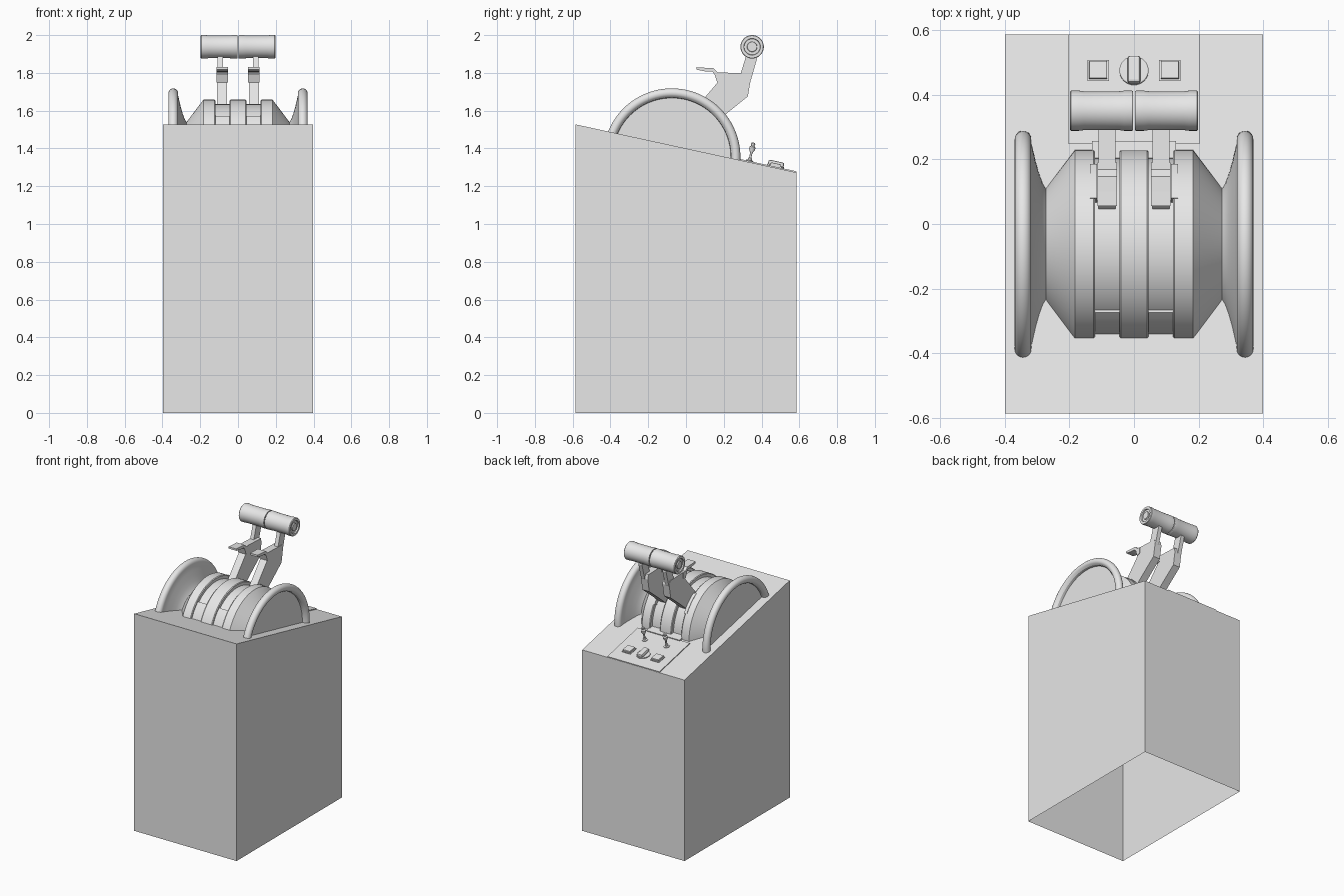
import bpy, bmesh, math
from mathutils import Matrix, Vector

cube = bpy.data.objects.get("Cube")
if cube:
    bpy.data.objects.remove(cube)

grey = bpy.data.materials.new("light_grey")
grey.use_nodes = True
grey.diffuse_color = (0.8, 0.8, 0.8, 1)
grey.node_tree.nodes["Principled BSDF"].inputs["Base Color"].default_value = (0.8, 0.8, 0.8, 1)

TILT = math.atan(0.2175)            # slope of the desk top
NORMAL = Vector((0, math.sin(TILT), math.cos(TILT)))
HUB = (-0.075, 1.355)               # y, z of the drum axis


def desk_z(y):
    return 1.4 - 0.2175 * y


def finish(name, bm, smooth=True, trim=False, bevel=0):
    bmesh.ops.remove_doubles(bm, verts=bm.verts, dist=1e-5)
    bmesh.ops.recalc_face_normals(bm, faces=bm.faces)
    if trim:                        # drop whatever lies under the desk top
        bmesh.ops.bisect_plane(bm, geom=bm.verts[:] + bm.edges[:] + bm.faces[:],
                               plane_co=(0, 0, 1.39), plane_no=NORMAL, clear_inner=True)
    me = bpy.data.meshes.new(name)
    bm.to_mesh(me)
    bm.free()
    me.materials.append(grey)
    ob = bpy.data.objects.new(name, me)
    bpy.context.collection.objects.link(ob)
    if bevel:
        mod = ob.modifiers.new("bevel", 'BEVEL')
        mod.width = bevel
        mod.segments = 2
    if smooth:
        bpy.ops.object.select_all(action='DESELECT')
        ob.select_set(True)
        bpy.context.view_layer.objects.active = ob
        bpy.ops.object.shade_smooth_by_angle(angle=math.radians(30))
    return ob


def revolve(name, profile, centre=HUB, n=96, arc=None, matrix=None, trim=False):
    """Turn (x, radius) points about an x axis; with arc, make a capped closed sector."""
    bm = bmesh.new()
    a0, a1 = arc or (0, 360)
    rings = []
    for i in range(n + 1):
        a = math.radians(a0 + (a1 - a0) * i / n)
        rings.append([bm.verts.new((x, centre[0] + r * math.cos(a), centre[1] + r * math.sin(a)))
                      for x, r in profile])
    m = len(profile)
    for p, q in zip(rings, rings[1:]):
        for j in range(m if arc else m - 1):
            k = (j + 1) % m
            bm.faces.new((p[j], p[k], q[k], q[j]))
    if arc:
        bm.faces.new(rings[0])
        bm.faces.new(rings[-1])
    if matrix:
        bm.transform(matrix)
    return finish(name, bm, trim=trim)


def slab(name, outline, x0, x1, trim=False, open_bottom=False, bevel=0):
    """Extrude a (y, z) outline from x0 to x1."""
    bm = bmesh.new()
    a = [bm.verts.new((x0, y, z)) for y, z in outline]
    b = [bm.verts.new((x1, y, z)) for y, z in outline]
    bm.faces.new(a)
    bm.faces.new(b)
    for i in range(len(a)):
        j = (i + 1) % len(a)
        bm.faces.new((a[i], a[j], b[j], b[i]))
    if open_bottom:
        bmesh.ops.recalc_face_normals(bm, faces=bm.faces)
        low = [f for f in bm.faces if f.normal.z < -0.9]
        bmesh.ops.delete(bm, geom=low, context='FACES_ONLY')
    return finish(name, bm, smooth=False, trim=trim, bevel=bevel)


def desk_frame(x, y):
    return Matrix.Translation((x, y, desk_z(y))) @ Matrix.Rotation(-TILT, 4, 'X')


def desk_box(name, x, y, sx, sy, h, bevel=0):
    """Box lying on the sloping desk top."""
    bm = bmesh.new()
    bmesh.ops.create_cube(bm, size=1)
    bm.transform(desk_frame(x, y) @ Matrix.Translation((0, 0, h / 2 - 0.001))
                 @ Matrix.Diagonal((sx, sy, h + 0.002, 1)))
    return finish(name, bm, smooth=False, bevel=bevel)


def desk_turned(name, x, y, profile, n=24):
    """Turned part standing upright on the desk top, points are (height, radius)."""
    return revolve(name, profile, (0, 0), n,
                   matrix=desk_frame(x, y) @ Matrix.Rotation(-math.pi / 2, 4, 'Y'))


# Cabinet, open underneath
slab("cabinet", [(-0.585, 0), (0.585, 0), (0.585, desk_z(0.585)), (-0.585, desk_z(-0.585))],
     -0.398, 0.398, open_bottom=True)

# Ribbed drum with two lever grooves
half = [(0.04, 0.303), (0.045, 0.299), (0.045, 0.279), (0.12, 0.279), (0.12, 0.299),
        (0.125, 0.303), (0.183, 0.303), (0.273, 0.184), (0.273, 0)]
revolve("drum", [(-x, r) for x, r in reversed(half)] + half, trim=True)

# Handle, lever and wheel outlines
grip = [(0.003, 0), (0.003, 0.06), (0.006, 0.062), (0.03, 0.062), (0.045, 0.06), (0.155, 0.06),
        (0.17, 0.062), (0.194, 0.062), (0.198, 0.059), (0.198, 0.044), (0.189, 0.042),
        (0.189, 0.027), (0.196, 0.025), (0.196, 0)]
lever = [(0.29, 1.798), (0.168, 1.803), (0.168, 1.75), (0.03, 1.588), (0.03, 1.56), (0.12, 1.505),
         (0.215, 1.585), (0.327, 1.675), (0.343, 1.766), (0.335, 1.798)]
arm = [(0.285, 1.78), (0.29, 1.798), (0.316, 1.883), (0.325, 1.93), (0.37, 1.93), (0.375, 1.872),
       (0.345, 1.766), (0.33, 1.74)]
trigger = [(0.056, 1.817), (0.056, 1.83), (0.1, 1.827), (0.146, 1.825), (0.168, 1.803),
           (0.19, 1.802), (0.19, 1.76), (0.165, 1.75), (0.152, 1.79), (0.14, 1.806), (0.1, 1.808)]
wheel = [(0.272, 0), (0.272, 0.184), (0.282, 0.2), (0.293, 0.23), (0.303, 0.265),
         (0.311, 0.3), (0.317, 0.327)]
wheel += [(0.343 - 0.0255 * math.cos(t), 0.338 + 0.025 * math.sin(t))
          for t in (math.pi * k / 10 for k in range(13))]
wheel += [(0.352, 0.314), (0.335, 0.312), (0.335, 0)]

for s, side in ((1, "left"), (-1, "right")):
    def flip(profile):
        return [(s * x, r) for x, r in profile]

    revolve(side + "_wheel", flip(wheel), trim=True)
    revolve(side + "_grip", flip(grip), (0.35, 1.938), 48)
    slab(side + "_lever_body", lever, s * 0.057, s * 0.11, trim=True)
    slab(side + "_lever_arm", arm, s * 0.08, s * 0.108)
    slab(side + "_trigger", trigger, s * 0.053, s * 0.113)
    # Raised cover at the front of the groove and a strip beside the lever
    revolve(side + "_groove_cover",
            flip([(0.044, 0.27), (0.121, 0.27), (0.121, 0.291), (0.044, 0.291)]),
            n=16, arc=(133, 215), trim=True)
    revolve(side + "_lever_strip",
            flip([(0.115, 0.27), (0.136, 0.27), (0.136, 0.306), (0.115, 0.306)]),
            n=8, arc=(31.5, 59.5), trim=True)
    # Panel push button and toggle switch
    desk_box(side + "_button_frame", s * 0.111, 0.472, 0.066, 0.066, 0.012)
    desk_box(side + "_button", s * 0.111, 0.472, 0.056, 0.056, 0.024, bevel=0.003)
    desk_turned(side + "_toggle", s * 0.085, 0.335,
                [(0, 0), (0, 0.02), (0.01, 0.02), (0.012, 0.011), (0.022, 0.01), (0.024, 0.006),
                 (0.05, 0.006), (0.068, 0.016), (0.082, 0.016), (0.088, 0.009), (0.1, 0.011),
                 (0.106, 0.008), (0.106, 0)])

# Control panel, drum foot and rotary knob
desk_box("control_panel", 0, 0.415, 0.405, 0.345, 0.006)
desk_box("drum_foot", 0, 0.225, 0.26, 0.06, 0.012)
desk_turned("knob_base", 0, 0.472, [(0, 0), (0, 0.045), (0.012, 0.045), (0.014, 0.042), (0.014, 0)], 32)
desk_box("knob_pointer", 0, 0.472, 0.04, 0.085, 0.036, bevel=0.008)
